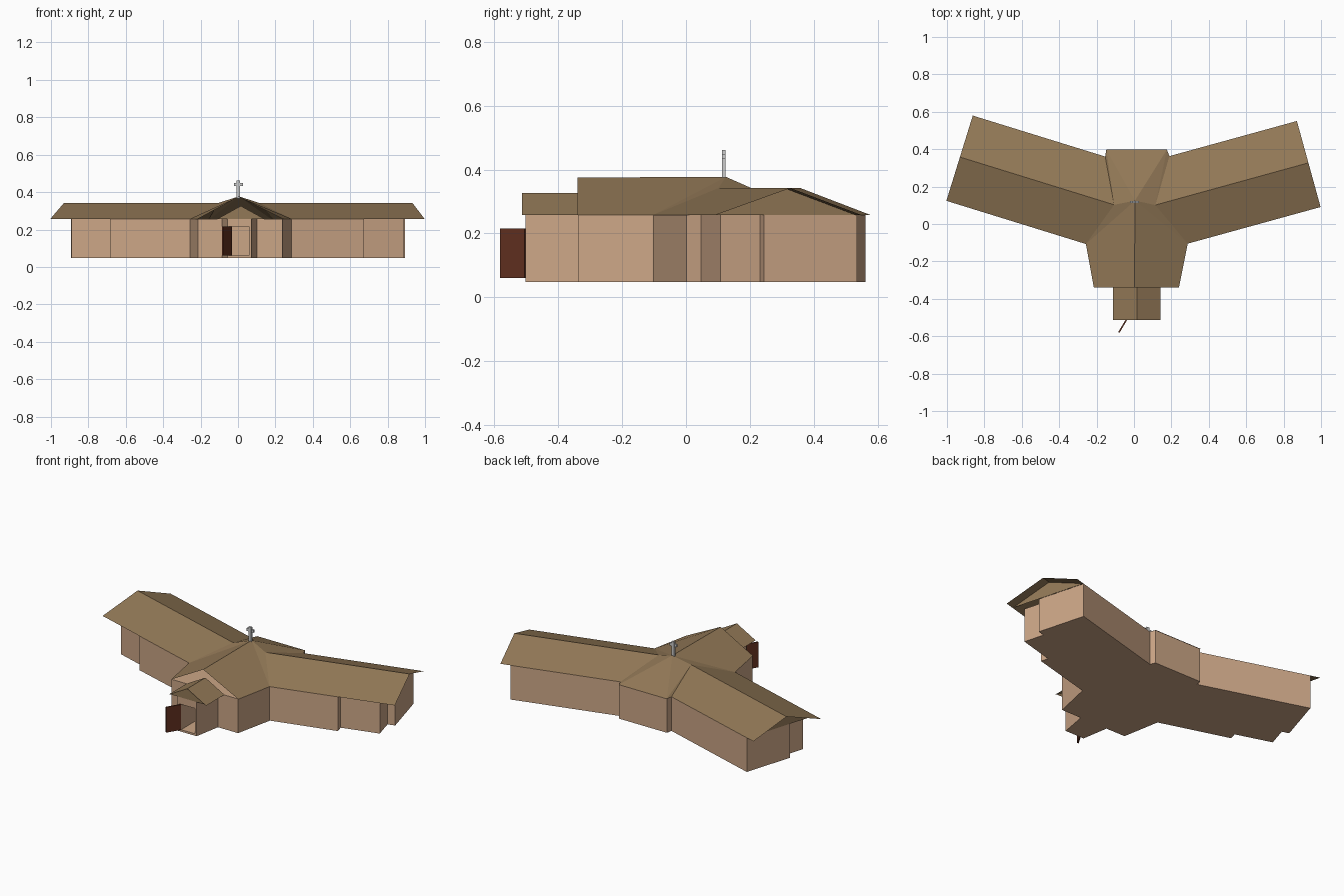
import bpy, bmesh, math
from mathutils import Vector

if "Cube" in bpy.data.objects:
    bpy.data.objects.remove(bpy.data.objects["Cube"])


def material(name, rgb):
    m = bpy.data.materials.new(name)
    m.diffuse_color = (*rgb, 1)
    m.use_nodes = True
    m.node_tree.nodes["Principled BSDF"].inputs["Base Color"].default_value = m.diffuse_color
    return m


WALL = material("wall_tan", (0.60, 0.38, 0.24))
ROOF = material("roof_brown", (0.29, 0.19, 0.095))
DOOR = material("door_wood", (0.12, 0.03, 0.014))
BASE, EAVE, RIDGE, PEAK = 0.048, 0.257, 0.342, 0.377


def sheet(name, faces, mat):
    """Object from a list of faces, each given by its corner points."""
    bm = bmesh.new()
    for f in faces:
        bm.faces.new([bm.verts.new(p) for p in f])
    bmesh.ops.remove_doubles(bm, verts=bm.verts, dist=1e-4)
    bmesh.ops.recalc_face_normals(bm, faces=bm.faces)
    if sum(f.normal.z for f in bm.faces) < -0.01:
        bmesh.ops.reverse_faces(bm, faces=bm.faces)
    me = bpy.data.meshes.new(name)
    bm.to_mesh(me)
    bm.free()
    ob = bpy.data.objects.new(name, me)
    bpy.context.collection.objects.link(ob)
    if mat:
        me.materials.append(mat)
    return ob


def prism(name, outline, z0, z1, mat):
    """Vertical extrusion of a plan outline."""
    lo = [(x, y, z0) for x, y in outline]
    hi = [(x, y, z1) for x, y in outline]
    n = len(outline)
    sides = [(lo[i], lo[(i + 1) % n], hi[(i + 1) % n], hi[i]) for i in range(n)]
    return sheet(name, [lo[::-1], hi] + sides, mat)


def box(name, x0, x1, y0, y1, z0, z1, mat):
    return prism(name, [(x0, y0), (x1, y0), (x1, y1), (x0, y1)], z0, z1, mat)


def wing(label, side, ox, oy, angle, length, ridge_u, back_u):
    """One wing in a local frame: u runs outward, v runs back."""
    c, s = math.cos(math.radians(angle)), math.sin(math.radians(angle))

    def P(u, v, z=None):
        x, y = side * (ox + c * u - s * v), oy + s * u + c * v
        return (x, y) if z is None else (x, y, z)

    L, W, M = length, 0.477, 0.245
    # stepped walls
    plan = [(-0.03, 0.003), (L - 0.335, 0.0), (L - 0.335, 0.047), (L - 0.105, 0.047),
            (L - 0.105, 0.175), (L - 0.06, 0.175), (L - 0.06, W), (back_u, W)]
    prism(label + "_wing_walls", [P(*p) for p in plan], BASE, EAVE, WALL)
    # gabled roof with end overhang and recessed gable panel
    fi, bi, ri = P(0, 0, EAVE), P(back_u, W, EAVE), P(ridge_u, M, RIDGE)
    sheet(label + "_wing_roof", [
        (fi, P(L, 0, EAVE), P(L, M, RIDGE), ri),
        (ri, P(L, M, RIDGE), P(L, W, EAVE), bi)], ROOF)
    g = L - 0.058
    sheet(label + "_wing_gable", [(P(g, 0.002, EAVE), P(g, W - 0.002, EAVE),
                                   P(g, M, RIDGE - 0.001))], ROOF)
    return fi, ri, bi


wr, rr, br = wing("right", 1, 0.287, -0.105, 15.4, 0.737, -0.112, 0.03)
wl, rl, bl = wing("left", -1, 0.257, -0.107, 17.2, 0.781, -0.082, 0.04)

# central hall walls
prism("hall_walls", [(-0.215, -0.338), (0.237, -0.338), wr[:2], br[:2],
                     (0.176, 0.395), (-0.148, 0.395), bl[:2], wl[:2]], BASE, EAVE, WALL)

# central roof: front gable folding into wings and back hip
apex, front = (0.005, 0.125, PEAK), (0.003, -0.34, PEAK - 0.002)
faces = []
for nx, w, r, b, cx in ((-0.214, wl, rl, bl, -0.148), (0.24, wr, rr, br, 0.176)):
    n, k = (nx, -0.34, EAVE), (cx, 0.398, EAVE)
    faces += [(front, n, w, apex), (apex, w, r), (apex, r, k), (r, b, k)]
faces.append((apex, (0.176, 0.398, EAVE), (-0.148, 0.398, EAVE)))
sheet("hall_roof", faces, ROOF)

# entrance porch with doorway recess
porch = prism("porch_walls", [(-0.057, -0.503), (0.072, -0.503), (0.102, -0.335), (-0.085, -0.335)],
              BASE, EAVE, WALL)
cutter = box("doorway_cutter", -0.033, 0.06, -0.6, -0.345, 0.06, 0.215, None)
cutter.hide_render = True
cutter.hide_set(True)
mod = porch.modifiers.new("doorway", "BOOLEAN")
mod.object, mod.operation, mod.solver = cutter, "DIFFERENCE", "EXACT"

# porch roof and gable
y0, y1, zr = -0.513, -0.336, 0.327
sheet("porch_roof", [
    ((-0.112, y0, EAVE), (0.015, y0, zr), (0.015, y1, zr), (-0.112, y1, EAVE)),
    ((0.143, y0, EAVE), (0.143, y1, EAVE), (0.015, y1, zr), (0.015, y0, zr))], ROOF)
sheet("porch_gable", [((-0.11, -0.503, EAVE), (0.141, -0.503, EAVE), (0.015, -0.503, zr - 0.001))], ROOF)

# open door leaf swung outward
hinge, tip = Vector((-0.035, -0.503)), Vector((-0.081, -0.58))
t = (tip - hinge).normalized().orthogonal() * 0.004
prism("door_leaf", [tuple(p) for p in (hinge + t, hinge - t, tip - t, tip + t)], 0.06, 0.215, DOOR)

# roof cross
box("cross_post", -0.007, 0.011, 0.112, 0.124, 0.365, 0.461, None)
box("cross_arm", -0.022, 0.026, 0.1125, 0.1235, 0.433, 0.449, None)
